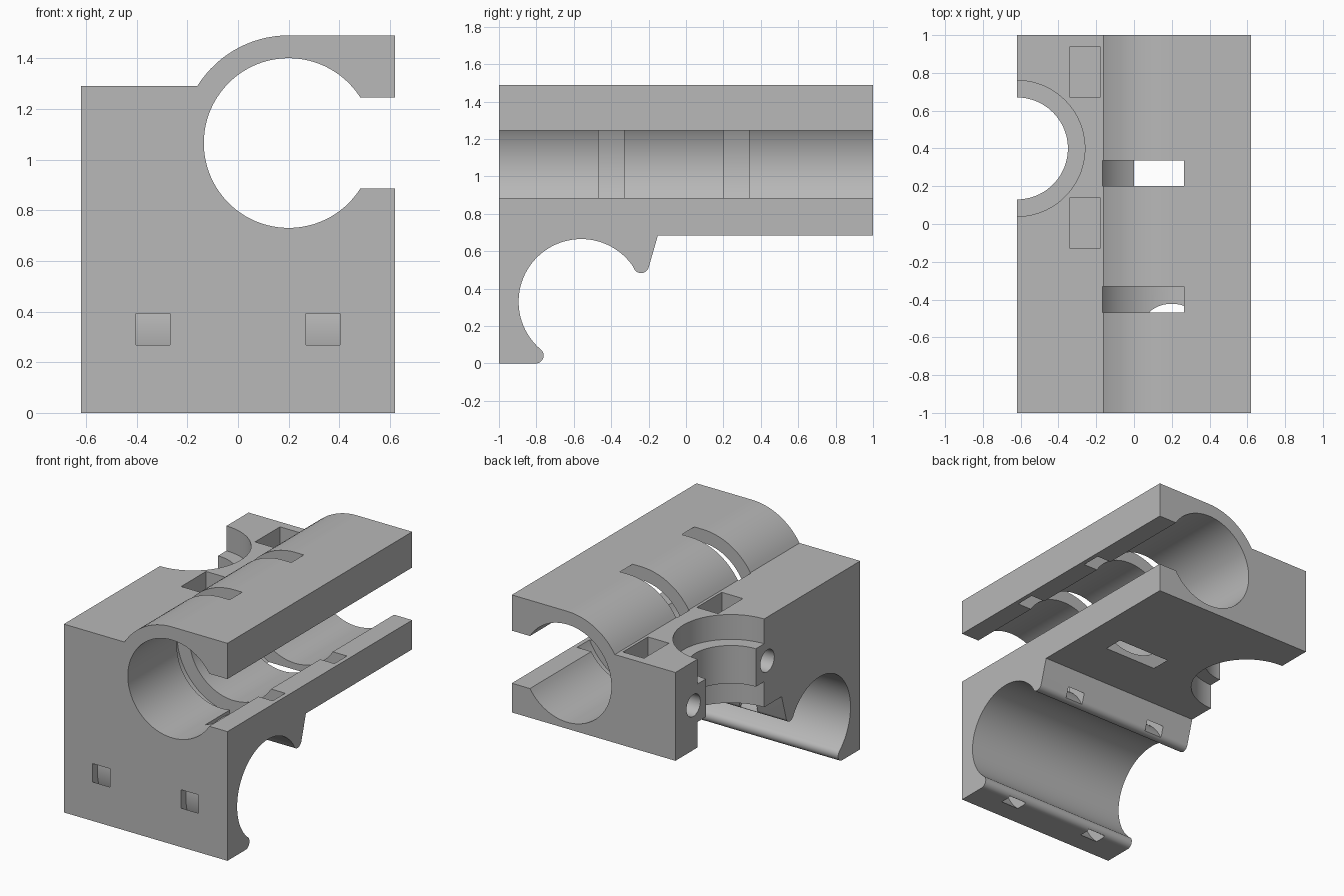
import bpy, bmesh
from math import sin, cos, pi, radians, asin, degrees
from mathutils import Vector

cube = bpy.data.objects.get("Cube")
if cube:
    bpy.data.objects.remove(cube, do_unlink=True)

grey = bpy.data.materials.new("light_grey_plastic")
grey.use_nodes = True
grey.diffuse_color = (0.48, 0.48, 0.48, 1)
grey.node_tree.nodes["Principled BSDF"].inputs["Base Color"].default_value = grey.diffuse_color


def arc(centre, r, start, end):
    """Points along an arc, angles in degrees."""
    n = max(4, round(abs(end - start) / 4))
    angles = [radians(start + (end - start) * i / n) for i in range(n + 1)]
    return [(centre[0] + r * cos(a), centre[1] + r * sin(a)) for a in angles]


def circle(centre, r):
    return arc(centre, r, 0, 360)[:-1]


def place(axis, p, d):
    """Profile point p at depth d along the axis."""
    return Vector({"x": (d, *p), "y": (p[0], d, p[1]), "z": (*p, d)}[axis])


def prism(name, axis, outline, lo, hi, inner=None):
    """Extrude an outline along an axis; an inner loop makes a ring."""
    bm = bmesh.new()
    def loop(points, d):
        return [bm.verts.new(place(axis, p, d)) for p in points]
    def bridge(a, b):
        for i in range(len(a)):
            bm.faces.new((a[i - 1], a[i], b[i], b[i - 1]))
    a, b = loop(outline, lo), loop(outline, hi)
    bridge(a, b)
    if inner:
        c, d = loop(inner, lo), loop(inner, hi)
        bridge(c, d)
        bridge(a, c)
        bridge(b, d)
    else:
        bm.faces.new(a)
        bm.faces.new(b)
    bmesh.ops.recalc_face_normals(bm, faces=bm.faces)
    mesh = bpy.data.meshes.new(name)
    bm.to_mesh(mesh)
    bm.free()
    obj = bpy.data.objects.new(name, mesh)
    bpy.context.collection.objects.link(obj)
    mesh.materials.append(grey)
    return obj


def box(x0, x1, y0, y1):
    return [(x0, y0), (x1, y0), (x1, y1), (x0, y1)]


# Main body: block with a long bore, a side slot and a rounded roof
bore = (0.2, 1.065)
bore_r, roof_r, tie_r = 0.335, 0.425, 0.43
slot = degrees(asin(0.18 / bore_r))
shoulder = 180 - degrees(asin(0.225 / roof_r))
outline = [(-0.62, 0), (0.62, 0), (0.62, 0.885)]
outline += arc(bore, bore_r, -slot, slot - 360)
outline += [(0.62, 1.245), (0.62, 1.49)]
outline += arc(bore, roof_r, 90, shoulder) + [(-0.62, 1.29)]
body = prism("bearing_holder_body", "y", outline, -1, 1)

cutters = []


def cut(*args, **kw):
    cutters.append(prism(*args, **kw))


# Underside: cross bore with two rounded lips, open to the rear
clip = (-0.56, 0.33)
low_lip, high_lip, lip_r = (-0.803, 0.042), (-0.24, 0.525), 0.042
under = [(1.1, -0.1), (-0.803, -0.1)]
under += arc(low_lip, lip_r, -90, 49.8)
under += arc(clip, bore_r, 229.8, 31.4)[1:-1]
under += arc(high_lip, lip_r, 211.4, 345)
under += [(-0.15, 0.685), (1.1, 0.685)]
cut("underside_cutter", "x", under, -0.7, 0.7)

# Tie grooves around the long bore
for y in (-0.4, 0.268):
    cut("tie_groove_cutter", "y", circle(bore, tie_r), y - 0.068, y + 0.068)

# Tie tunnels around the cross bore
for x in (-0.335, 0.335):
    cut("tie_tunnel_cutter", "x", circle(clip, 0.4445), x - 0.067, x + 0.067,
        inner=circle(clip, 0.388))

# Half-round side notch with a narrower collar in the middle
notch = (-0.62, 0.4)
cut("notch_cutter", "z", circle(notch, 0.27), 0.5, 1.5)
cut("notch_top_cutter", "z", circle(notch, 0.36), 1.12, 1.5)
cut("notch_bottom_cutter", "z", circle(notch, 0.36), 0.5, 0.86)

# Nut pockets and their bolt holes on both sides of the notch
for y in (0.005, 0.805):
    cut("nut_pocket_cutter", "z", box(-0.34, -0.18, y - 0.135, y + 0.135), 0.85, 1.5)
    cut("bolt_hole_cutter", "x", circle((y, 0.99), 0.075), -0.7, -0.25)

# Apply the cuts and shade
bpy.ops.object.select_all(action="DESELECT")
bpy.context.view_layer.objects.active = body
body.select_set(True)
for cutter in cutters:
    cutter.hide_render = True
    mod = body.modifiers.new(cutter.name, "BOOLEAN")
    mod.operation = "DIFFERENCE"
    mod.solver = "EXACT"
    mod.object = cutter
    bpy.ops.object.modifier_apply(modifier=mod.name)
    bpy.data.objects.remove(cutter, do_unlink=True)
bpy.ops.object.shade_smooth_by_angle(angle=radians(25))
